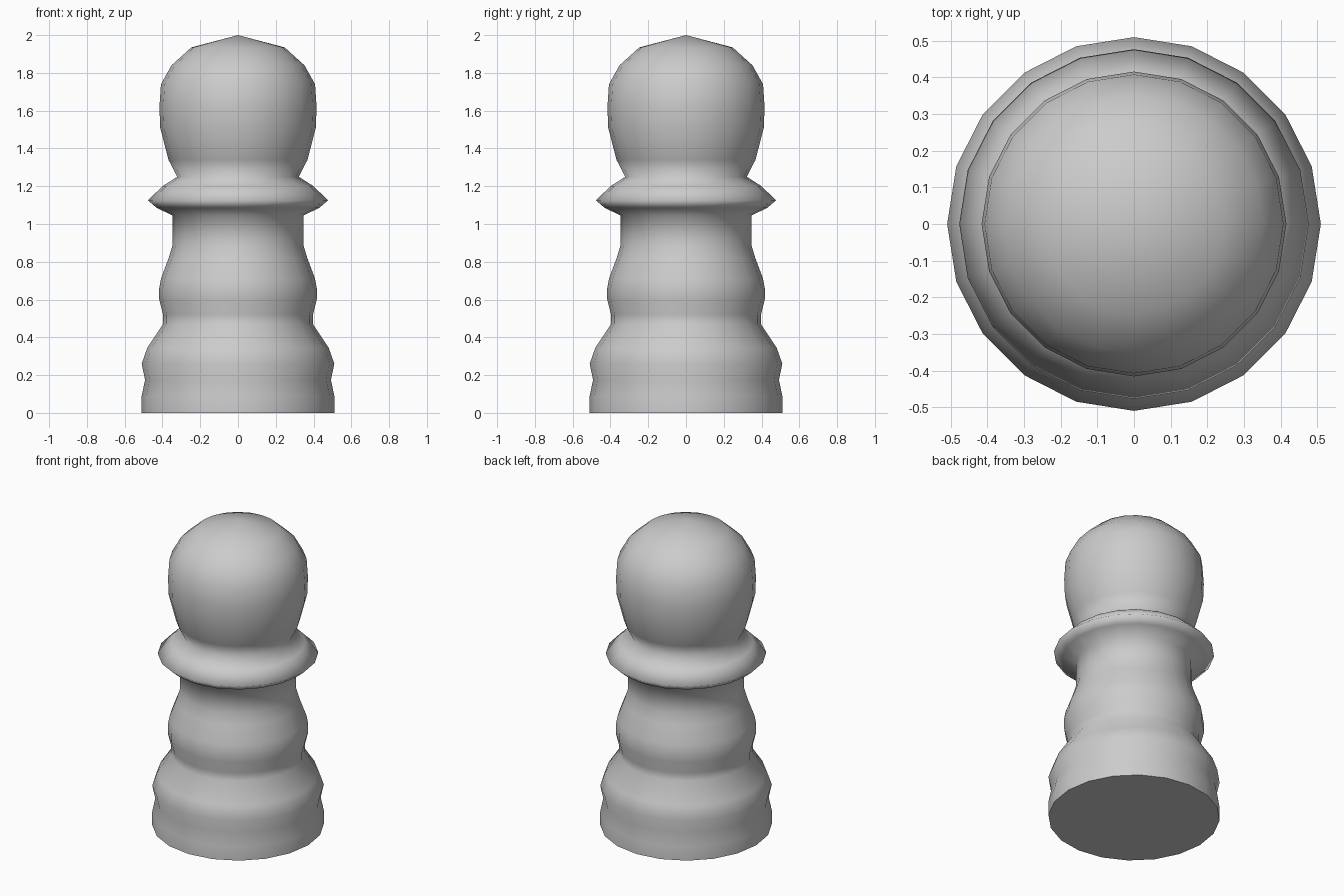
import bpy, bmesh, math

if "Cube" in bpy.data.objects:
    bpy.data.objects.remove(bpy.data.objects["Cube"])

SIDES = 20

# Half-profile (radius, height) from base to tip
profile = [
    (0.51, 0.0), (0.51, 0.09), (0.492, 0.175), (0.51, 0.26), (0.48, 0.345),   # base
    (0.397, 0.47), (0.397, 0.52), (0.417, 0.60), (0.417, 0.66), (0.408, 0.71),  # lower bulge
    (0.367, 0.82), (0.346, 0.89), (0.346, 1.045),                             # neck
    (0.43, 1.085), (0.477, 1.125), (0.40, 1.20), (0.322, 1.25),               # collar
    (0.368, 1.34), (0.412, 1.51), (0.416, 1.62), (0.408, 1.74),               # head
    (0.352, 1.84), (0.247, 1.935),
]

# Lathe the profile into one closed body
bm = bmesh.new()
rings = []
for r, z in profile:
    rings.append([bm.verts.new((r * math.cos(2 * math.pi * i / SIDES),
                                r * math.sin(2 * math.pi * i / SIDES), z))
                  for i in range(SIDES)])
tip = bm.verts.new((0, 0, 2.0))
for low, high in zip(rings, rings[1:]):
    for i in range(SIDES):
        j = (i + 1) % SIDES
        bm.faces.new((low[i], low[j], high[j], high[i]))
for i in range(SIDES):
    bm.faces.new((rings[-1][i], rings[-1][(i + 1) % SIDES], tip))
bottom = bm.faces.new(rings[0][::-1])

# Smooth sides, flat underside with a crisp rim
for f in bm.faces:
    f.smooth = f is not bottom
for e in bottom.edges:
    e.smooth = False

mesh = bpy.data.meshes.new("pawn_body")
bm.to_mesh(mesh)
bm.free()
bpy.context.collection.objects.link(bpy.data.objects.new("pawn_body", mesh))
